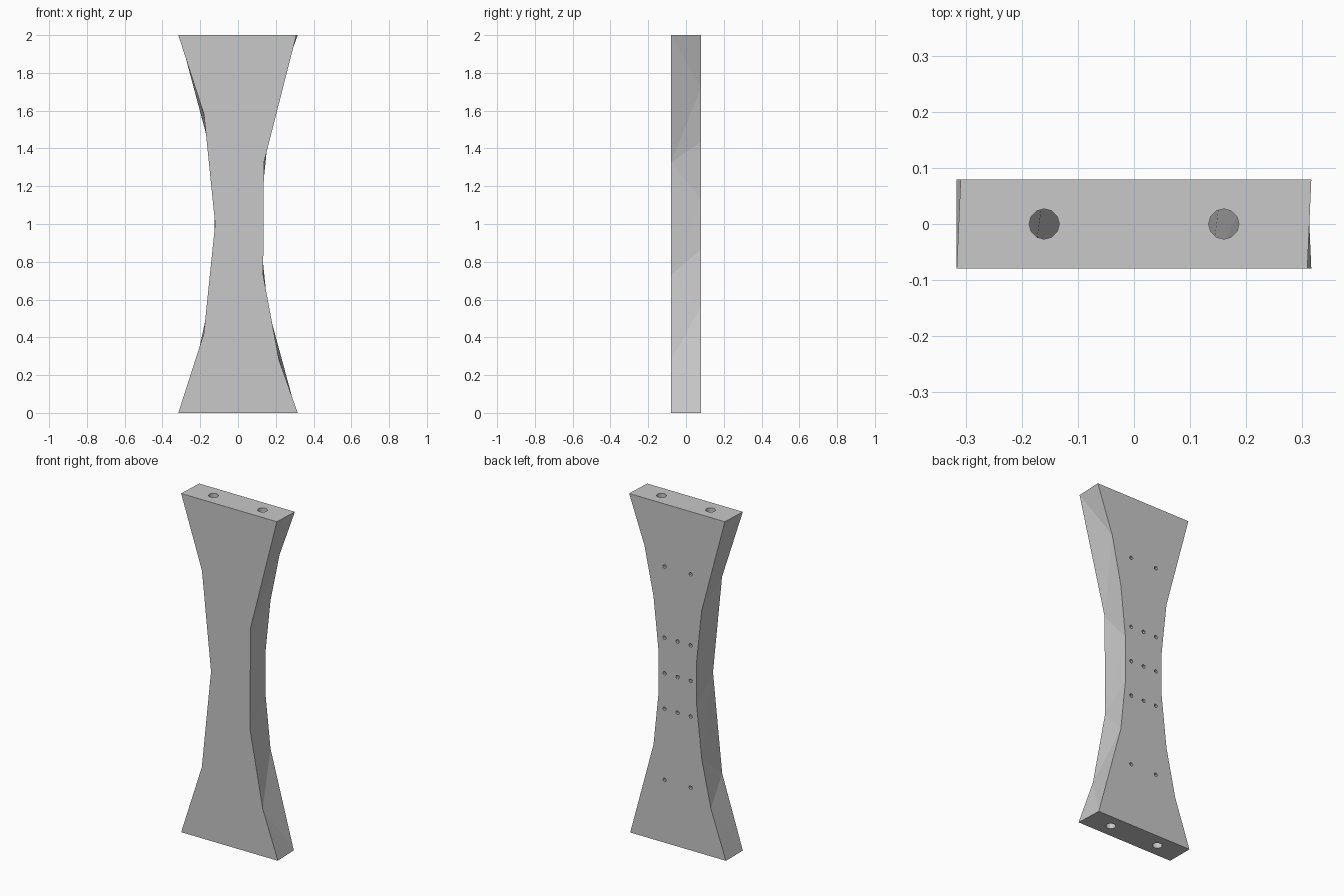
import bpy, bmesh, math
from mathutils import Matrix, Vector

if "Cube" in bpy.data.objects:
    bpy.data.objects.remove(bpy.data.objects["Cube"])

T = 0.079  # half thickness

grey = bpy.data.materials.new("plain grey")
grey.diffuse_color = (0.58, 0.58, 0.58, 1)
grey.use_nodes = True
grey.node_tree.nodes["Principled BSDF"].inputs["Base Color"].default_value = grey.diffuse_color

# edge outlines (x, z), top to bottom, of the waisted plate
back_right = [(.316, 2), (.216, 1.72), (.157, 1.435), (.125, 1.13),
              (.125, .865), (.157, .56), (.309, 0)]
back_left = [(-.309, 2), (-.158, 1.435), (-.125, 1.13), (-.125, .865),
             (-.158, .56), (-.218, .28), (-.316, 0)]
front_right = [(.309, 2), (.137, 1.325), (.133, .73), (.217, .28), (.316, 0)]
front_left = [(-.316, 2), (-.18, 1.58), (-.121, 1), (-.181, .42), (-.316, 0)]

# plate body
bm = bmesh.new()


def edge_verts(points, y):
    return [bm.verts.new((x, y, z)) for x, z in points]


def zip_side(a, b):
    """Bridge two outlines with triangles, taking the shorter diagonal."""
    i = j = 0
    while i < len(a) - 1 or j < len(b) - 1:
        step_a = j == len(b) - 1 or (i < len(a) - 1 and
                 (a[i + 1].co - b[j].co).length < (b[j + 1].co - a[i].co).length)
        if step_a:
            bm.faces.new((a[i], a[i + 1], b[j]))
            i += 1
        else:
            bm.faces.new((a[i], b[j + 1], b[j]))
            j += 1


br, bl = edge_verts(back_right, T), edge_verts(back_left, T)
fr, fl = edge_verts(front_right, -T), edge_verts(front_left, -T)
bm.faces.new(br + bl[::-1])
bm.faces.new(fl + fr[::-1])
zip_side(fr, br)
zip_side(bl, fl)
for k in (0, -1):
    bm.faces.new((fl[k], fr[k], br[k], bl[k]))
bmesh.ops.recalc_face_normals(bm, faces=bm.faces)
mesh = bpy.data.meshes.new("plate")
bm.to_mesh(mesh)
bm.free()
mesh.materials.append(grey)
plate = bpy.data.objects.new("plate", mesh)
bpy.context.collection.objects.link(plate)

# drill cutters: dowel holes in the ends, screw holes in the back
cut = bmesh.new()


def drill(pos, radius, depth, sides, rot=Matrix()):
    bmesh.ops.create_cone(cut, cap_ends=True, segments=sides, radius1=radius,
                          radius2=radius, depth=2 * depth,
                          matrix=Matrix.Translation(pos) @ rot)


END_DEPTH = 0.2
for x in (-.16, .16):
    for z in (0, 2):
        drill((x, 0, z), .027, END_DEPTH, 12)
turn = Matrix.Rotation(math.pi / 2, 4, 'X')
for z in (.37, .79, 1, 1.21, 1.63):
    for x in (-.085, 0, .085):
        if x or abs(z - 1) < .5:
            drill((x, T, z), .011, .05, 8, turn)
cut_mesh = bpy.data.meshes.new("drill_cutter")
cut.to_mesh(cut_mesh)
cut.free()
cut_mesh.materials.append(grey)
cutter = bpy.data.objects.new("drill_cutter", cut_mesh)
bpy.context.collection.objects.link(cutter)
cutter.hide_render = True

mod = plate.modifiers.new("holes", 'BOOLEAN')
mod.operation = 'DIFFERENCE'
mod.solver = 'EXACT'
mod.object = cutter
bpy.context.view_layer.objects.active = plate
plate.select_set(True)
bpy.ops.object.modifier_apply(modifier=mod.name)
bpy.data.objects.remove(cutter)

# dowel holes are open at the inner end
bm = bmesh.new()
bm.from_mesh(plate.data)
floors = [f for f in bm.faces if abs(f.normal.z) > .99
          and END_DEPTH - .01 < 1 - abs(f.calc_center_median().z - 1) < END_DEPTH + .01]
bmesh.ops.delete(bm, geom=floors, context='FACES')
bm.to_mesh(plate.data)
bm.free()
